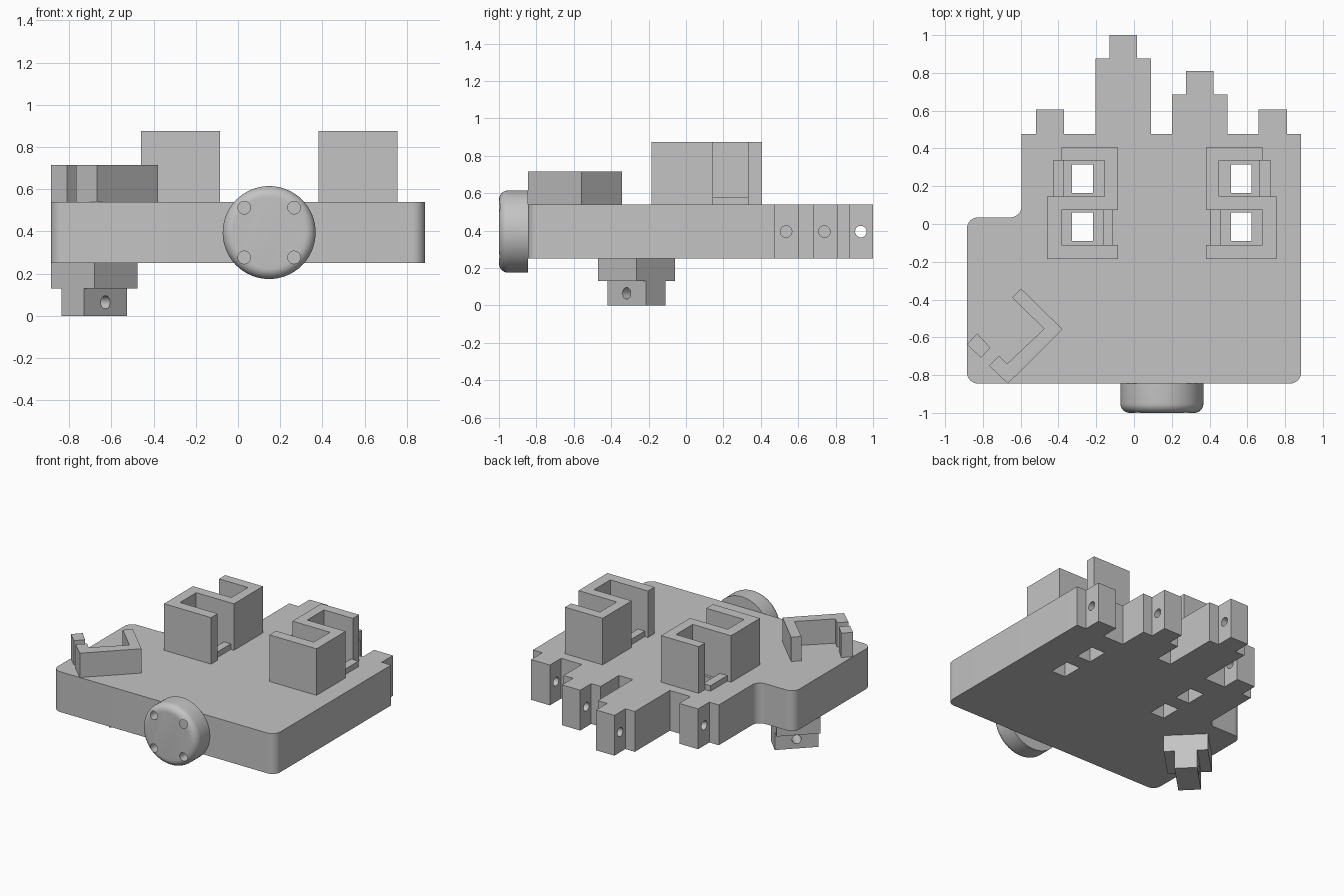
import bpy, bmesh, math
from mathutils import Matrix, Vector

if "Cube" in bpy.data.objects:
    bpy.data.objects.remove(bpy.data.objects["Cube"])

grey = bpy.data.materials.new("plain grey")
grey.diffuse_color = (0.55, 0.55, 0.55, 1)
grey.use_nodes = True
grey.node_tree.nodes["Principled BSDF"].inputs["Base Color"].default_value = grey.diffuse_color

P0, P1 = 0.25, 0.54      # palm bottom and top
PM = (P0 + P1) / 2       # pin height in the knuckles
MID = 0.1475             # mirror line of the two guides and the wrist


def finish(name, bm):
    bmesh.ops.recalc_face_normals(bm, faces=bm.faces)
    me = bpy.data.meshes.new(name)
    bm.to_mesh(me)
    bm.free()
    me.materials.append(grey)
    ob = bpy.data.objects.new(name, me)
    bpy.context.collection.objects.link(ob)
    return ob


def prism(name, pts, z0, z1):
    """Extrude a flat outline from z0 up to z1."""
    bm = bmesh.new()
    face = bm.faces.new([bm.verts.new((x, y, z0)) for x, y in pts])
    top = bmesh.ops.extrude_face_region(bm, geom=[face])["geom"]
    bmesh.ops.translate(bm, vec=(0, 0, z1 - z0),
                        verts=[v for v in top if isinstance(v, bmesh.types.BMVert)])
    return finish(name, bm)


def rect(x0, x1, y0, y1):
    return [(x0, y0), (x1, y0), (x1, y1), (x0, y1)]


def rod(name, centre, axis, r, length):
    bm = bmesh.new()
    turn = Vector((0, 0, 1)).rotation_difference(Vector(axis)).to_matrix().to_4x4()
    bmesh.ops.create_cone(bm, cap_ends=True, segments=32, radius1=r, radius2=r,
                          depth=length, matrix=Matrix.Translation(centre) @ turn)
    return finish(name, bm)


def activate(ob):
    bpy.ops.object.select_all(action='DESELECT')
    ob.select_set(True)
    bpy.context.view_layer.objects.active = ob


def cut(ob, cutters):
    activate(ob)
    for c in cutters:
        mod = ob.modifiers.new("cut", 'BOOLEAN')
        mod.operation, mod.solver, mod.object = 'DIFFERENCE', 'EXACT', c
        bpy.ops.object.modifier_apply(modifier=mod.name)
        bpy.data.objects.remove(c)


def smooth(ob):
    activate(ob)
    bpy.ops.object.shade_smooth_by_angle(angle=math.radians(30))


def arc(cx, cy, a0, a1, r=0.06, n=8):
    return [(cx + r * math.cos(math.radians(a0 + (a1 - a0) * i / n)),
             cy + r * math.sin(math.radians(a0 + (a1 - a0) * i / n))) for i in range(n + 1)]


# Palm plate with stepped knuckles along the back edge
back = 0.477
outline = arc(-0.825, -0.785, 180, 270) + arc(0.825, -0.785, 270, 360) + [
    (0.885, back), (0.81, back), (0.81, 0.605), (0.66, 0.605), (0.66, back),
    (0.495, back), (0.495, 0.685), (0.42, 0.685), (0.42, 0.81), (0.275, 0.81),
    (0.275, 0.685), (0.2, 0.685), (0.2, back),
    (0.09, back), (0.09, 0.875), (0.015, 0.875), (0.015, 1.0), (-0.13, 1.0),
    (-0.13, 0.875), (-0.205, 0.875), (-0.205, back),
    (-0.37, back), (-0.37, 0.605), (-0.52, 0.605), (-0.52, back), (-0.595, back),
] + arc(-0.655, 0.095, 360, 270) + arc(-0.825, -0.025, 90, 180)
palm = prism("palm", outline, P0, P1)

# Knuckle pin holes and square cord holes
cutters = [rod("pin_cutter", (x, y, PM), (1, 0, 0), 0.031, 0.2)
           for x, y in ((-0.445, 0.535), (-0.057, 0.935), (0.347, 0.74), (0.735, 0.535))]
for s in (1, -1):
    for y0, y1 in ((0.165, 0.315), (-0.09, 0.06)):
        xs = sorted((MID + s * 0.365, MID + s * 0.475))
        cutters.append(prism("cord_cutter", rect(*xs, y0, y1), 0.1, 0.7))
cut(palm, cutters)
smooth(palm)

# Two mirrored S-shaped guides with low sills in their openings
s_shape = [(-0.385, 0.405), (-0.085, 0.405), (-0.085, 0.075), (-0.385, 0.075),
           (-0.385, -0.11), (-0.085, -0.11), (-0.085, -0.185), (-0.46, -0.185),
           (-0.46, 0.145), (-0.155, 0.145), (-0.155, 0.335), (-0.385, 0.335)]
sills = [rect(-0.43, -0.37, 0.145, 0.335), rect(-0.165, -0.11, -0.11, 0.075)]
for side, flip in (("left", False), ("right", True)):
    def place(pts):
        return [(2 * MID - x, y) if flip else (x, y) for x, y in pts]
    prism(side + "_guide", place(s_shape), P1, 0.875)
    for i, sill in enumerate(sills):
        prism(f"{side}_sill_{i + 1}", place(sill), P1, P1 + 0.04)

# Angled thumb bracket and its small post
prism("thumb_bracket", [(-0.598, -0.342), (-0.378, -0.558), (-0.668, -0.845),
                        (-0.768, -0.75), (-0.714, -0.697), (-0.672, -0.74),
                        (-0.476, -0.555), (-0.645, -0.39)], P1, 0.715)
prism("thumb_post", [(-0.83, -0.58), (-0.76, -0.655), (-0.81, -0.708),
                     (-0.885, -0.637)], P1, 0.715)

# Thumb joint under the palm: square block and drilled tongue
cx, cy = -0.68, -0.265
prism("thumb_block", [(cx, cy - 0.205), (cx + 0.205, cy), (cx, cy + 0.205),
                      (cx - 0.205, cy)], 0.13, P0)
tongue = prism("thumb_tongue", [(-0.73, -0.42), (-0.525, -0.215), (-0.63, -0.11),
                                (-0.835, -0.315)], 0, 0.13)
cut(tongue, [rod("pin_cutter", (cx, cy, 0.065), (1, -1, 0), 0.031, 0.3)])
smooth(tongue)

# Wrist disc with rounded front rim and four bolt holes
R, front, rear, fr = 0.22, -1.0, -0.845, 0.05
profile = [(R, rear)] + [(R - fr + fr * math.cos(a), front + fr - fr * math.sin(a))
                         for a in [math.pi / 2 * i / 8 for i in range(9)]]
bm = bmesh.new()
N = 64
rings = [[bm.verts.new((MID + r * math.cos(math.tau * k / N), y,
                        PM + r * math.sin(math.tau * k / N))) for k in range(N)]
         for r, y in profile]
for a, b in zip(rings, rings[1:]):
    for k in range(N):
        bm.faces.new((a[k], a[(k + 1) % N], b[(k + 1) % N], b[k]))
bm.faces.new(rings[0])
bm.faces.new(rings[-1])
wrist = finish("wrist_disc", bm)
cut(wrist, [rod("bolt_cutter", (MID + sx * 0.118, front, PM + sz * 0.118), (0, 1, 0), 0.03, 0.2)
            for sx in (-1, 1) for sz in (-1, 1)])
smooth(wrist)
